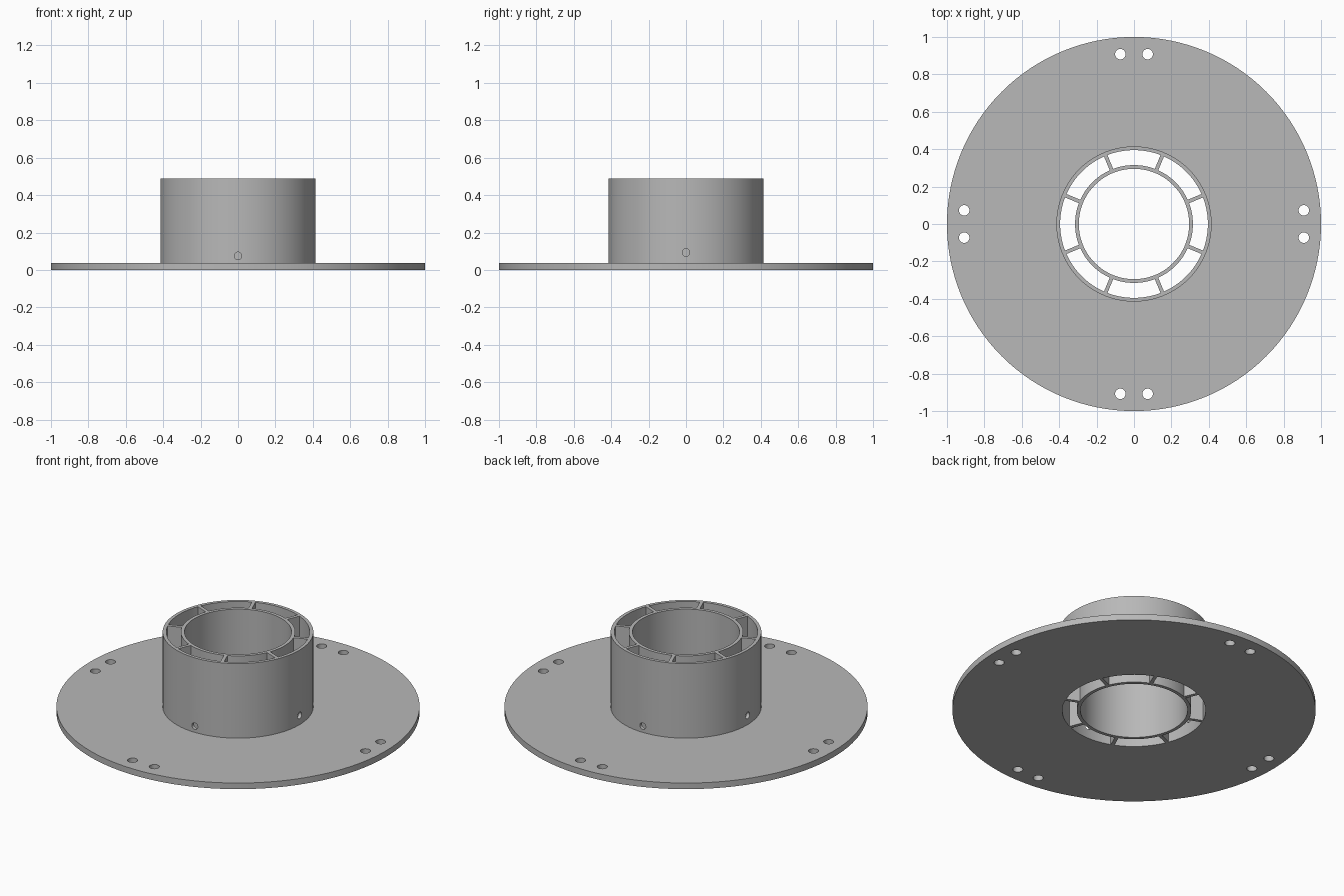
import bpy
import bmesh
from math import cos, sin, pi, radians
from mathutils import Matrix, Vector

cube = bpy.data.objects.get("Cube")
if cube:
    bpy.data.objects.remove(cube, do_unlink=True)

SEGMENTS = 128
HEIGHT = 0.49
FLANGE = 0.037

grey = bpy.data.materials.new("plain grey")
grey.use_nodes = True
grey.diffuse_color = (0.48, 0.48, 0.48, 1)
grey.node_tree.nodes["Principled BSDF"].inputs["Base Color"].default_value = grey.diffuse_color


def make_object(name, bm):
    bmesh.ops.recalc_face_normals(bm, faces=bm.faces)
    mesh = bpy.data.meshes.new(name)
    bm.to_mesh(mesh)
    bm.free()
    mesh.materials.append(grey)
    obj = bpy.data.objects.new(name, mesh)
    bpy.context.collection.objects.link(obj)
    return obj


def lathe(name, profile):
    """Revolve a closed (radius, z) profile around the z axis."""
    bm = bmesh.new()
    rings = []
    for i in range(SEGMENTS):
        a = 2 * pi * i / SEGMENTS
        rings.append([bm.verts.new((r * cos(a), r * sin(a), z)) for r, z in profile])
    n = len(profile)
    for i, ring in enumerate(rings):
        after = rings[(i + 1) % SEGMENTS]
        for j in range(n):
            k = (j + 1) % n
            bm.faces.new((ring[j], after[j], after[k], ring[k]))
    return make_object(name, bm)


def add_drill(bm, centre, axis, radius, depth):
    turn = Vector((0, 0, 1)).rotation_difference(Vector(axis)).to_matrix().to_4x4()
    bmesh.ops.create_cone(bm, cap_ends=True, segments=32, radius1=radius, radius2=radius,
                          depth=depth, matrix=Matrix.Translation(centre) @ turn)


def activate(obj):
    bpy.ops.object.select_all(action="DESELECT")
    obj.select_set(True)
    bpy.context.view_layer.objects.active = obj


# Flange and outer hub wall as one turned part
body = lathe("flange_and_hub", [(0.395, 0), (1, 0), (1, FLANGE), (0.415, FLANGE),
                                (0.415, HEIGHT), (0.395, HEIGHT)])

# Paired flange holes and one small side hole in each quarter
bm = bmesh.new()
for quarter in range(4):
    spin = Matrix.Rotation(quarter * pi / 2, 3, "Z")
    for side in (-1, 1):
        add_drill(bm, spin @ Vector((0.908, side * 0.073, FLANGE / 2)), (0, 0, 1), 0.028, 0.2)
    z = 0.093 if quarter % 2 == 0 else 0.075
    add_drill(bm, spin @ Vector((0.405, 0, z)), spin @ Vector((1, 0, 0)), 0.02, 0.1)
drills = make_object("hole_cutter", bm)
drills.hide_render = True

activate(body)
cut = body.modifiers.new("holes", "BOOLEAN")
cut.operation = "DIFFERENCE"
cut.solver = "EXACT"
cut.object = drills
bpy.ops.object.modifier_apply(modifier=cut.name)
bpy.data.objects.remove(drills, do_unlink=True)

# Inner tube
tube = lathe("inner_tube", [(0.295, 0), (0.315, 0), (0.315, HEIGHT), (0.295, HEIGHT)])

# Eight radial ribs joining the tube to the hub wall
bm = bmesh.new()
for i in range(8):
    place = (Matrix.Rotation(radians(22.5 + 45 * i), 4, "Z")
             @ Matrix.Translation((0.355, 0, HEIGHT / 2))
             @ Matrix.Diagonal((0.086, 0.02, HEIGHT, 1)))
    bmesh.ops.create_cube(bm, size=1, matrix=place)
make_object("radial_ribs", bm)

# Smooth round walls with sharp rims
for obj in (body, tube):
    activate(obj)
    bpy.ops.object.shade_smooth_by_angle(angle=radians(30))
